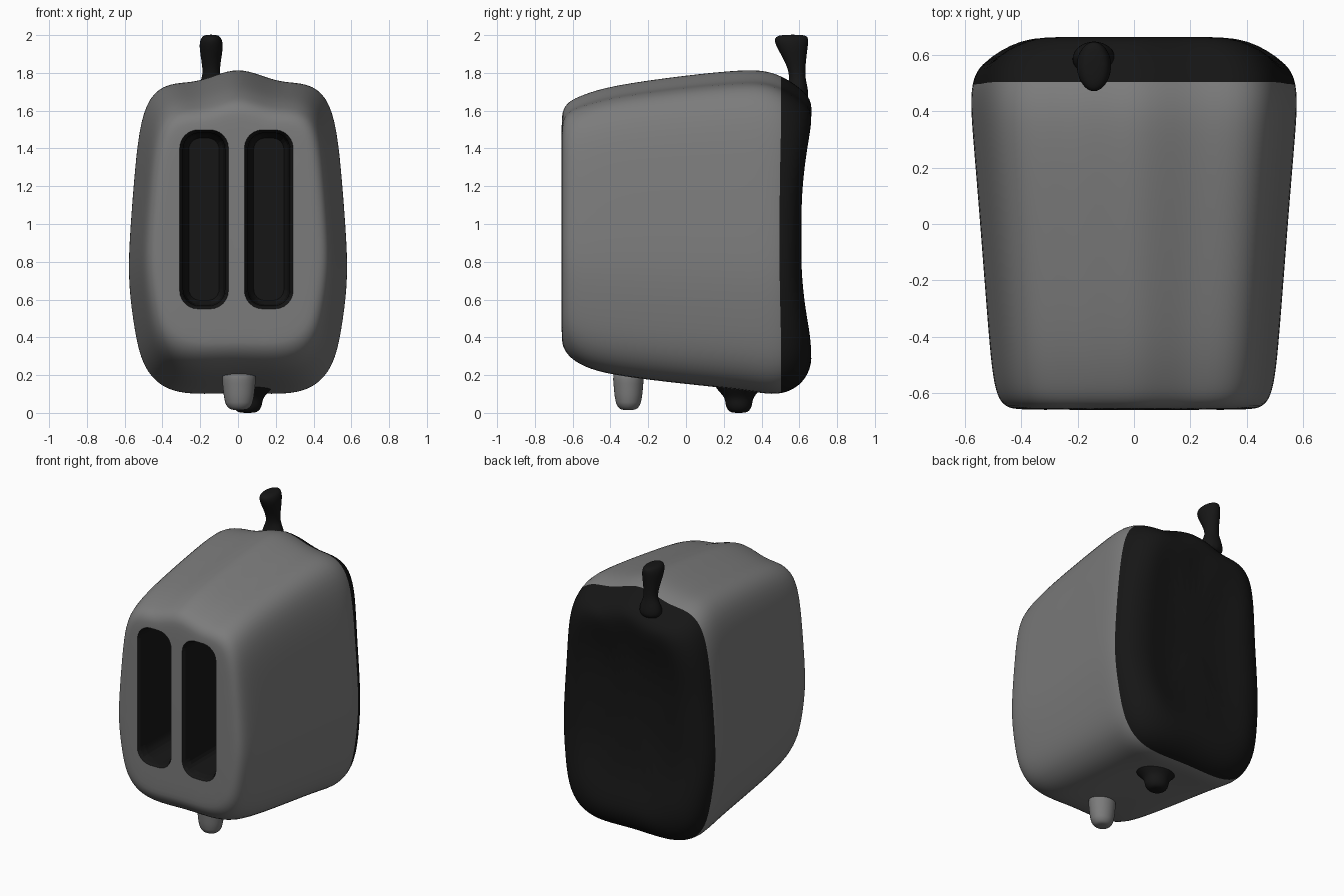
import bpy, bmesh, math

if "Cube" in bpy.data.objects:
    bpy.data.objects.remove(bpy.data.objects["Cube"])


def material(name, v):
    m = bpy.data.materials.new(name)
    m.diffuse_color = (v, v, v, 1)
    m.use_nodes = True
    m.node_tree.nodes["Principled BSDF"].inputs["Base Color"].default_value = m.diffuse_color
    return m


METAL = material("grey metal", 0.2)
BLACK = material("black plastic", 0.008)


def loft(name, rings, mats, levels):
    """Skin a list of equal-length point rings and smooth it."""
    bm = bmesh.new()
    vs = [[bm.verts.new(p) for p in r] for r in rings]
    n = len(vs[0])
    for a, b in zip(vs, vs[1:]):
        for i in range(n):
            j = (i + 1) % n
            bm.faces.new((a[i], a[j], b[j], b[i]))
    bm.faces.new(vs[0][::-1])
    bm.faces.new(vs[-1])
    bmesh.ops.recalc_face_normals(bm, faces=bm.faces)
    me = bpy.data.meshes.new(name)
    bm.to_mesh(me)
    bm.free()
    for m in mats:
        me.materials.append(m)
    ob = bpy.data.objects.new(name, me)
    bpy.context.collection.objects.link(ob)
    if levels:
        ob.modifiers.new("smooth", 'SUBSURF').levels = levels
        apply_all(ob)
    return ob


def apply_all(ob):
    bpy.ops.object.select_all(action='DESELECT')
    bpy.context.view_layer.objects.active = ob
    ob.select_set(True)
    for m in list(ob.modifiers):
        bpy.ops.object.modifier_apply(modifier=m.name)
    bpy.ops.object.shade_smooth_by_angle(angle=math.radians(40))


def ellipse(cx, cy, z, rx, ry, n=12):
    return [(cx + rx * math.cos(2 * math.pi * i / n),
             cy + ry * math.sin(2 * math.pi * i / n), z) for i in range(n)]


# Body: rounded cross-section lofted from front to back
half = [(0, 1.005), (.2, .985), (.4, .96), (.64, .96), (.82, .92), (.91, .82), (.955, .66),
        (1, .46), (1.005, .34), (.95, .2), (.88, .09), (.7, .02), (.42, 0), (0, .01)]
outline = half + [(-x, z) for x, z in half[-2:0:-1]]
# y, half width, bottom, top
stations = [(-.66, .385, .40, 1.54), (-.655, .445, .35, 1.60), (-.625, .48, .295, 1.65),
            (-.55, .50, .24, 1.685), (-.4, .515, .192, 1.735), (0, .545, .145, 1.79),
            (.3, .57, .115, 1.82), (.43, .58, .09, 1.815), (.53, .572, .095, 1.775),
            (.62, .53, .15, 1.71), (.67, .43, .25, 1.65), (.66, .34, .36, 1.55),
            (.63, .2, .6, 1.3)]


def body_point(x, z, s):
    y, w, lo, hi = s
    pz = lo + z * (hi - lo)
    if y > .5:  # back plate dips in at mid height
        t = max(0, min(1, (.55 - abs(pz - .95)) / .25))
        y -= .055 * t * (y - .5) / .17
    return (x * w, y, pz)


body = loft("body", [[body_point(x, z, s) for x, z in outline] for s in stations],
            [METAL, BLACK], 2)
for f in body.data.polygons:
    f.material_index = 1 if f.center.y > .5 else 0


# Bread slots: flared rounded cutters
def slot_ring(cx, cz, y, hw, hz):
    pts, r = [], hw * .75
    for sx, sz, a0 in ((1, 1, 0), (-1, 1, 90), (-1, -1, 180), (1, -1, 270)):
        for k in range(7):
            a = math.radians(a0 + 15 * k)
            pts.append((cx + sx * (hw - r) + r * math.cos(a), y,
                        cz + sz * (hz - r) + r * math.sin(a)))
    return pts


for cx in (-.18, .163):
    prof = [(-.72, .15, .49), (-.66, .13, .475), (-.64, .117, .465),
            (-.6, .11, .457), (.2, .1, .45), (.25, .08, .43)]
    cutter = loft("slot_cutter", [slot_ring(cx, 1.025, y, w, h) for y, w, h in prof],
                  [METAL, BLACK], 0)
    for f in cutter.data.polygons:
        f.material_index = 1
    cutter.hide_render = True
    b = body.modifiers.new("slot", 'BOOLEAN')
    b.operation, b.solver, b.object = 'DIFFERENCE', 'EXACT', cutter
    apply_all(body)
    bpy.data.objects.remove(cutter)

# Lever at the back of the top
lever = [(1.64, .58, .09, .08), (1.73, .59, .075, .055), (1.78, .59, .045, .042),
         (1.84, .583, .05, .052), (1.9, .57, .06, .072), (1.95, .56, .066, .09),
         (1.985, .557, .057, .095), (2.003, .565, .035, .07)]
loft("lever", [ellipse(-.142, cy, z, rx, ry) for z, cy, rx, ry in lever], [BLACK], 2)

# Feet under the body
for name, x, y, tip, k, m in (("front_foot", .005, -.305, .015, .07, METAL),
                              ("back_foot", .05, .28, 0, .075, BLACK)):
    spread = 1.3 if m is METAL else 2.2
    prof = [(.24, spread), (.15, spread * .9), (.09, 1.1), (.06, 1), (tip + .03, .95),
            (tip + .005, .7), (tip, .35)]
    loft(name, [ellipse(x, y, z, k * r * 1.1, k * r) for z, r in prof], [m], 2)
